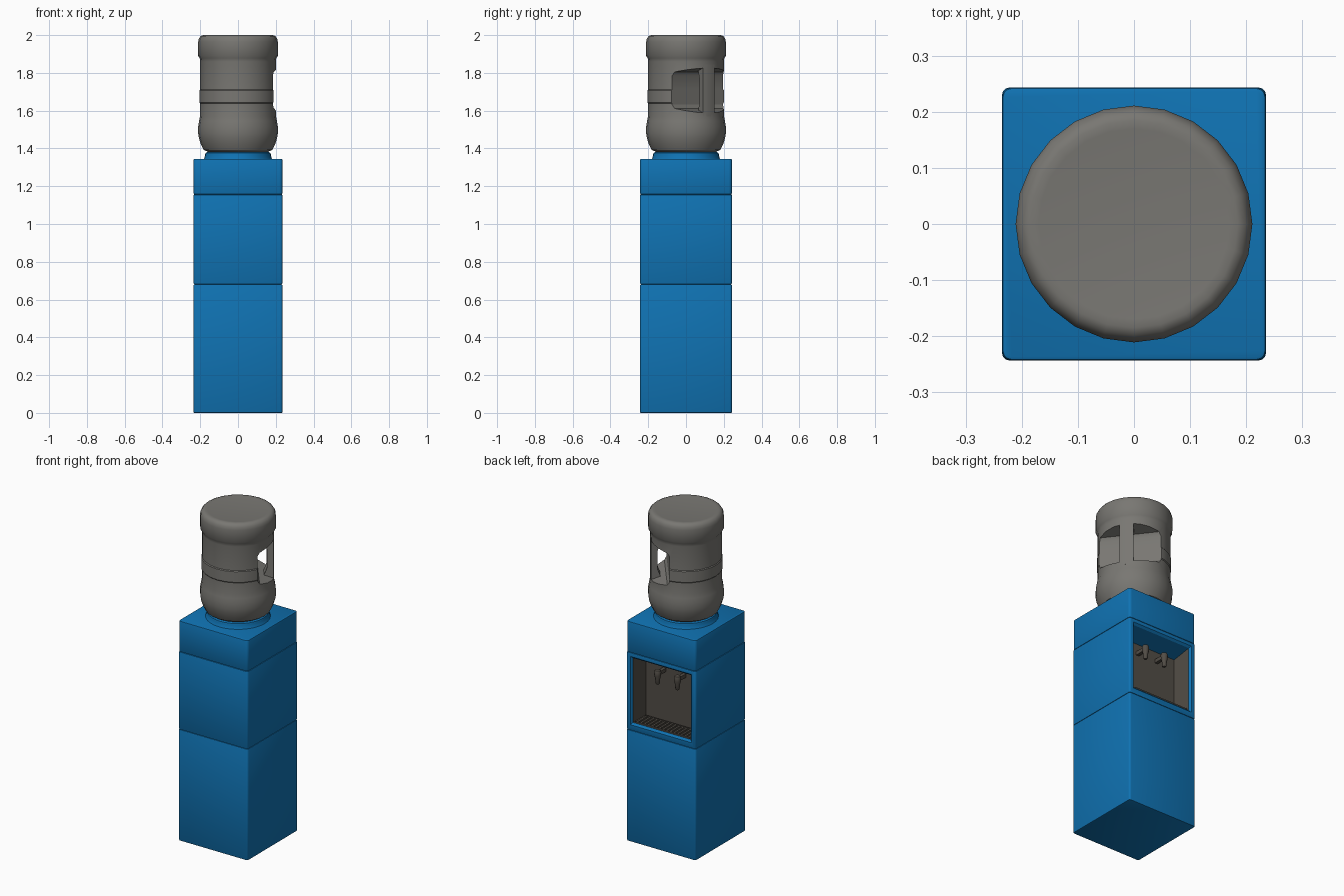
import bpy, bmesh, math
from mathutils import Matrix, Vector

if "Cube" in bpy.data.objects:
    bpy.data.objects.remove(bpy.data.objects["Cube"])


def material(name, rgb):
    m = bpy.data.materials.new(name)
    m.diffuse_color = (*rgb, 1)
    m.use_nodes = True
    m.node_tree.nodes["Principled BSDF"].inputs["Base Color"].default_value = m.diffuse_color
    return m


BLUE = material("cabinet blue", (0.005, 0.17, 0.45))
GREY = material("bottle grey", (0.19, 0.185, 0.17))
DARK = material("alcove dark grey", (0.085, 0.075, 0.062))


def finish(name, bm, *mats, smooth=True, angle=35):
    bmesh.ops.recalc_face_normals(bm, faces=bm.faces)
    me = bpy.data.meshes.new(name)
    bm.to_mesh(me)
    bm.free()
    for m in mats:
        me.materials.append(m)
    ob = bpy.data.objects.new(name, me)
    bpy.context.collection.objects.link(ob)
    if smooth:
        shade(ob, angle)
    return ob


def select(ob):
    bpy.ops.object.select_all(action='DESELECT')
    bpy.context.view_layer.objects.active = ob
    ob.select_set(True)


def shade(ob, angle=35):
    select(ob)
    bpy.ops.object.shade_smooth_by_angle(angle=math.radians(angle))


def loft(bm, rings):
    """Skin equal-length rings of points and cap both ends."""
    vs = [[bm.verts.new(p) for p in r] for r in rings]
    n = len(vs[0])
    for a, b in zip(vs, vs[1:]):
        for i in range(n):
            j = (i + 1) % n
            bm.faces.new((a[i], a[j], b[j], b[i]))
    bm.faces.new(vs[0][::-1])
    bm.faces.new(vs[-1])


def lathe(name, profile, mat, sides=24, centre=(0, 0)):
    bm = bmesh.new()
    loft(bm, [[(centre[0] + r * math.cos(2 * math.pi * i / sides),
                centre[1] + r * math.sin(2 * math.pi * i / sides), z)
               for i in range(sides)] for r, z in profile])
    return finish(name, bm, mat)


def box(name, x, y, z, mat, bevel=0.0):
    bm = bmesh.new()
    bmesh.ops.create_cube(bm, size=1)
    for v in bm.verts:
        v.co = [(a + b) / 2 + c * (b - a) for c, (a, b) in zip(v.co, (x, y, z))]
    if bevel:
        sides = [e for e in bm.edges if abs(e.verts[0].co.z - e.verts[1].co.z) > 0.01]
        bmesh.ops.bevel(bm, geom=sides, offset=bevel, segments=3, profile=0.5, affect='EDGES')
        caps = [f for f in bm.faces if abs(f.normal.z) > 0.9]
        rims = list({e for f in caps for e in f.edges})
        bmesh.ops.bevel(bm, geom=rims, offset=bevel * 0.4, segments=2, profile=0.5, affect='EDGES')
    return finish(name, bm, mat, smooth=bevel > 0)


def cut(ob, cutter):
    mod = ob.modifiers.new("cut", 'BOOLEAN')
    mod.operation = 'DIFFERENCE'
    mod.solver = 'EXACT'
    mod.object = cutter
    select(ob)
    bpy.ops.object.modifier_apply(modifier=mod.name)
    bpy.data.objects.remove(cutter)


# Three stacked cabinet sections
W, D = 0.235, 0.243
box("lower_cabinet", (-W, W), (-D, D), (0, 0.681), BLUE, 0.012)
middle = box("dispenser_section", (-W, W), (-D, D), (0.681, 1.156), BLUE, 0.012)
box("upper_section", (-W, W), (-D, D), (1.156, 1.345), BLUE, 0.016)

# Alcove in the back face: chamfered rim, sloping ceiling
bm = bmesh.new()
loft(bm, [[(-h, y, a), (h, y, a), (h, y, b), (-h, y, b)] for y, h, a, b in
          ((0.11, 0.195, 0.727, 1.10), (0.231, 0.197, 0.727, 1.122),
           (0.243, 0.206, 0.715, 1.133), (0.26, 0.206, 0.715, 1.133))])
cut(middle, finish("alcove_cutter", bm, BLUE, smooth=False))
middle.data.materials.clear()
middle.data.materials.append(BLUE)
middle.data.materials.append(DARK)
for p in middle.data.polygons:
    c = p.center
    inside = abs(c.x) < 0.2 and 0.1 < c.y < 0.2305 and 0.72 < c.z < 1.12
    p.material_index = int(inside and p.normal.z > -0.5)
shade(middle, 30)

# Drip tray grille
for i in range(15):
    x = -0.175 + i * 0.025
    box(f"grille_bar_{i}", (x - 0.006, x + 0.006), (0.13, 0.225), (0.725, 0.735), DARK)
for i, y in enumerate((0.125, 0.222)):
    box(f"grille_rail_{i}", (-0.185, 0.185), (y, y + 0.008), (0.725, 0.736), DARK)

# Pair of taps
for side, x in (("left", -0.067), ("right", 0.067)):
    lathe(f"tap_{side}", [(0.009, 0.978), (0.012, 0.982), (0.014, 1.01), (0.019, 1.03),
                          (0.02, 1.05), (0.016, 1.062), (0.008, 1.066)], DARK, 12, (x, 0.178))
    box(f"tap_stem_{side}", (x - 0.01, x + 0.01), (0.105, 0.178), (1.03, 1.052), DARK)

# Collar that holds the bottle
lathe("bottle_collar", [(0.185, 1.34), (0.177, 1.35), (0.175, 1.366), (0.172, 1.376),
                        (0.165, 1.38), (0.15, 1.38)], BLUE, 32)

# Bottle with shoulder bulges and a middle band
bottle = lathe("bottle", [
    (0.15, 1.37), (0.165, 1.385), (0.182, 1.393), (0.196, 1.42), (0.207, 1.455),
    (0.211, 1.48), (0.211, 1.515), (0.206, 1.545), (0.201, 1.57), (0.2, 1.638),
    (0.204, 1.643), (0.204, 1.708), (0.2, 1.713), (0.2, 1.86), (0.203, 1.878),
    (0.211, 1.89), (0.211, 1.965), (0.207, 1.982), (0.198, 1.994), (0.185, 2.0),
    (0.17, 1.998)], GREY)

# Grip recess in one corner of the bottle, flat inner wall
AZ = math.radians(38)
turn = Matrix.Rotation(AZ, 4, 'Z')
bm = bmesh.new()
loft(bm, [[turn @ Vector(p) for p in ((r, -0.25, a), (r, 0.25, a), (r, 0.25, b), (r, -0.25, b))]
          for r, a, b in ((0.10, 1.632, 1.785), (0.112, 1.612, 1.805),
                          (0.20, 1.588, 1.826), (0.26, 1.575, 1.84))])
cut(bottle, finish("grip_cutter", bm, GREY, smooth=False))
bottle.data.materials.clear()
bottle.data.materials.append(GREY)
for p in bottle.data.polygons:
    p.material_index = 0
shade(bottle, 35)

# Upright grip across the recess
bm = bmesh.new()
half = math.radians(11.5)
arc = [AZ - half + half * i / 2 for i in range(5)]
rings = []
for z, inner in ((1.57, 0.13), (1.61, 0.148), (1.65, 0.163), (1.76, 0.163),
                 (1.80, 0.148), (1.845, 0.13)):
    rings.append([(0.2 * math.cos(a), 0.2 * math.sin(a), z) for a in arc]
                 + [(inner * math.cos(a), inner * math.sin(a), z) for a in reversed(arc)])
loft(bm, rings)
finish("bottle_grip", bm, GREY)
